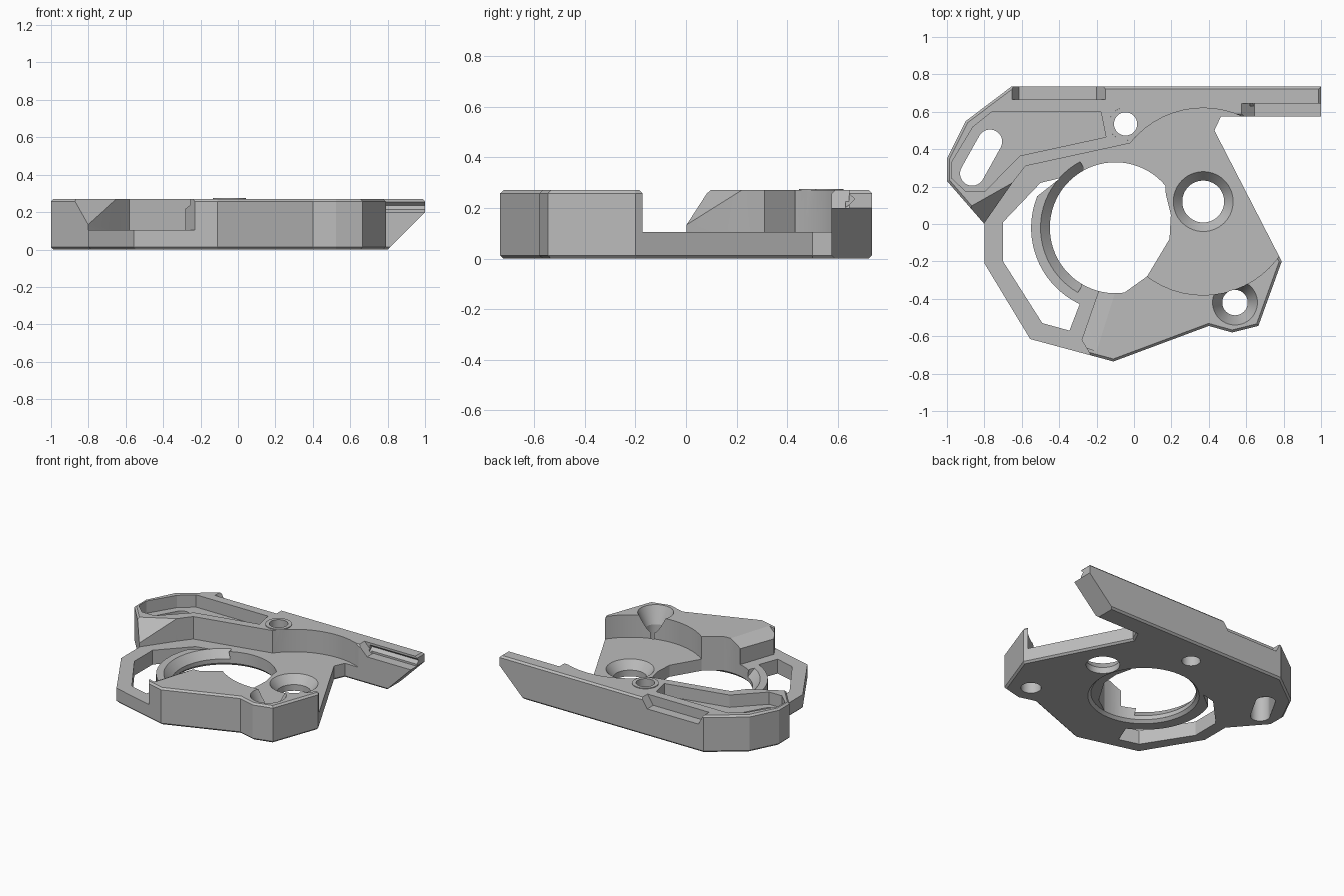
import bpy, bmesh, math
from mathutils import Vector

if "Cube" in bpy.data.objects:
    bpy.data.objects.remove(bpy.data.objects["Cube"], do_unlink=True)

TOP, FLOOR, HIGH = 0.27, 0.105, 0.4

grey = bpy.data.materials.new("plain grey")
grey.use_nodes = True
grey.diffuse_color = (0.5, 0.5, 0.5, 1)
grey.node_tree.nodes["Principled BSDF"].inputs["Base Color"].default_value = (0.5, 0.5, 0.5, 1)


def finish(name, bm):
    bmesh.ops.recalc_face_normals(bm, faces=bm.faces)
    mesh = bpy.data.meshes.new(name)
    bm.to_mesh(mesh)
    bm.free()
    ob = bpy.data.objects.new(name, mesh)
    bpy.context.collection.objects.link(ob)
    mesh.materials.append(grey)
    return ob


def prism(name, pts, z0, z1, chamfer=0):
    """Upright prism, optionally with its top and bottom rims chamfered."""
    bm = bmesh.new()
    face = bm.faces.new([bm.verts.new((x, y, z0)) for x, y in pts])
    up = bmesh.ops.extrude_face_region(bm, geom=[face])["geom"]
    bmesh.ops.translate(bm, verts=[v for v in up if isinstance(v, bmesh.types.BMVert)],
                        vec=(0, 0, z1 - z0))
    if chamfer:
        rims = [e for e in bm.edges if abs(e.verts[0].co.z - e.verts[1].co.z) < 1e-5]
        bmesh.ops.bevel(bm, geom=rims, offset=chamfer, segments=1, affect='EDGES')
    return finish(name, bm)


def hull(name, pts):
    bm = bmesh.new()
    for p in pts:
        bm.verts.new(p)
    res = bmesh.ops.convex_hull(bm, input=bm.verts)
    loose = {g for g in res["geom_interior"] + res["geom_unused"]
             if isinstance(g, bmesh.types.BMVert)}
    bmesh.ops.delete(bm, geom=list(loose), context='VERTS')
    return finish(name, bm)


def arc(cx, cy, r, a0, a1, n):
    angles = [math.radians(a0 + (a1 - a0) * i / n) for i in range(n + 1)]
    return [(cx + r * math.cos(a), cy + r * math.sin(a)) for a in angles]


def cone(name, x, y, z0, r0, z1, r1):
    bm = bmesh.new()
    bmesh.ops.create_cone(bm, cap_ends=True, segments=56, radius1=r0, radius2=r1, depth=z1 - z0)
    bmesh.ops.translate(bm, verts=bm.verts, vec=(x, y, (z0 + z1) / 2))
    return finish(name, bm)


def combine(tool, op='DIFFERENCE'):
    mod = body.modifiers.new(tool.name, 'BOOLEAN')
    mod.operation, mod.solver, mod.object = op, 'EXACT', tool
    bpy.context.view_layer.objects.active = body
    bpy.ops.object.modifier_apply(modifier=mod.name)
    bpy.data.objects.remove(tool, do_unlink=True)


# Full-height outline of the bracket, with its arm
body = prism("bracket_body", [
    (-0.8, 0), (-0.8, -0.21), (-0.555, -0.615), (-0.11, -0.735), (0.4, -0.545),
    (0.525, -0.58), (0.665, -0.545), (0.79, -0.2), (0.43, 0.5), (0.465, 0.575),
    (1, 0.575), (1, 0.735), (-0.655, 0.735), (-0.9, 0.55), (-1, 0.35), (-1, 0.23)],
    0, TOP, 0.013)

# Raised boss around the small back hole
combine(cone("boss", -0.045, 0.535, 0.2, 0.09, 0.275, 0.088), 'UNION')

# Round recess and low frame area
combine(cone("round_recess", 0.37, 0.12, FLOOR, 0.5, HIGH, 0.5))
combine(prism("frame_recess", [
    (-0.005, 0.435), (-0.58, 0.31), (-0.65, 0.22), (-0.8, 0.005), (-1.0, -0.2),
    (-0.9, -0.85), (-0.2, -0.85), (-0.22, -0.72), (-0.28, -0.62), (-0.19, -0.36),
    (-0.13, -0.33), (0, -0.2), (0.1, 0.3)], FLOOR, HIGH))

# Sloped facet where the wing meets the frame
a, b, c = Vector((-0.65, 0.22, TOP)), Vector((-0.88, 0.09, TOP)), Vector((-0.8, 0, 0.13))
low = [a + (a - b) * 0.1, b + (b - a) * 0.4, c + (c - (a + b) / 2) * 0.25]
combine(hull("facet_cut", low + [p + Vector((0, 0, 0.3)) for p in low]))

# Sloped shoulder on the left of the front block
shoulder = [(-0.09, -0.33, TOP), (-0.2, -0.68, TOP), (-0.22, -0.33, 0.2), (-0.32, -0.64, 0.2)]
combine(hull("shoulder_cut", shoulder + [(x, y, HIGH) for x, y, z in shoulder]))

# Large central opening, with chamfers along the ring
cx, cy = -0.1, -0.02
combine(prism("main_opening", arc(cx, cy, 0.35, 40, 278, 48) + [
    (0.07, -0.28), (0.19, -0.08), (0.197, 0.05), (0.17, 0.16)], -0.1, HIGH))
combine(hull("ring_chamfer", [(x, y, z) for r, z in ((0.35, 0.05), (0.4, FLOOR), (0.4, 0.2))
                              for x, y in arc(cx, cy, r, 118, 240, 24)]))
combine(cone("lower_chamfer", cx, cy, -0.02, 0.39, 0.02, 0.35))

# Curved window between ring and frame
combine(prism("frame_window", [
    (-0.395, 0.245), (-0.5, 0.22), (-0.7, 0.01), (-0.7, -0.2), (-0.49, -0.53),
    (-0.345, -0.57)] + arc(cx, cy, 0.45, 245, 158, 24), -0.1, 0.2))

# Pocket in the wing and its slanted slot
combine(prism("wing_pocket", [
    (-0.177, 0.6), (-0.15, 0.465), (-0.61, 0.365), (-0.797, 0.175), (-0.9, 0.175),
    (-0.975, 0.245), (-0.975, 0.33), (-0.86, 0.52), (-0.76, 0.6)], 0.18, HIGH))
ends = [(-0.77, 0.44), (-0.865, 0.27)]
tilt = math.degrees(math.atan2(ends[0][1] - ends[1][1], ends[0][0] - ends[1][0]))
combine(prism("slot", arc(*ends[0], 0.065, tilt - 90, tilt + 90, 20)
              + arc(*ends[1], 0.065, tilt + 90, tilt + 270, 20), -0.1, HIGH))

# Screw holes and countersinks
for x, y, r, rim, z0, z1 in [(-0.045, 0.535, 0.062, 0, 0, 0),
                             (0.37, 0.12, 0.112, 0.16, 0.045, FLOOR),
                             (0.54, -0.42, 0.068, 0.12, 0.15, TOP)]:
    combine(cone("screw_hole", x, y, -0.1, r, HIGH, r))
    if rim:
        slope = (rim - r) / (z1 - z0)
        combine(cone("countersink", x, y, z0, r, z1 + 0.01, rim + 0.01 * slope))


def ledge(name, y0, y1, bottom, top):
    """Step cut along the arm, with sloping ends."""
    combine(hull(name, [(x, y, z) for xs, z in ((bottom, 0.2), (top, TOP + 0.005))
                        for x in xs for y in (y0, y1)]))


# Mating steps on the arm, with a small groove at the tip
ledge("front_ledge", 0.5, 0.645, (0.645, 1.1), (0.57, 1.1))
ledge("back_ledge", 0.665, 0.8, (-0.615, -0.2), (-0.655, -0.15))
combine(hull("tip_groove", [(x, y, z) for x in (0.62, 1.1)
                            for y, z in ((0.63, 0.2), (0.667, 0.235), (0.63, 0.268))]))

# Undercut tip of the arm
combine(hull("tip_cut", [(x, y, z) for y in (0.4, 0.9)
                         for x, z in ((0.78, -0.02), (1.1, -0.02), (1.1, 0.3))]))

bpy.ops.object.select_all(action='DESELECT')
body.select_set(True)
bpy.context.view_layer.objects.active = body
bpy.ops.object.shade_smooth_by_angle(angle=math.radians(20))
